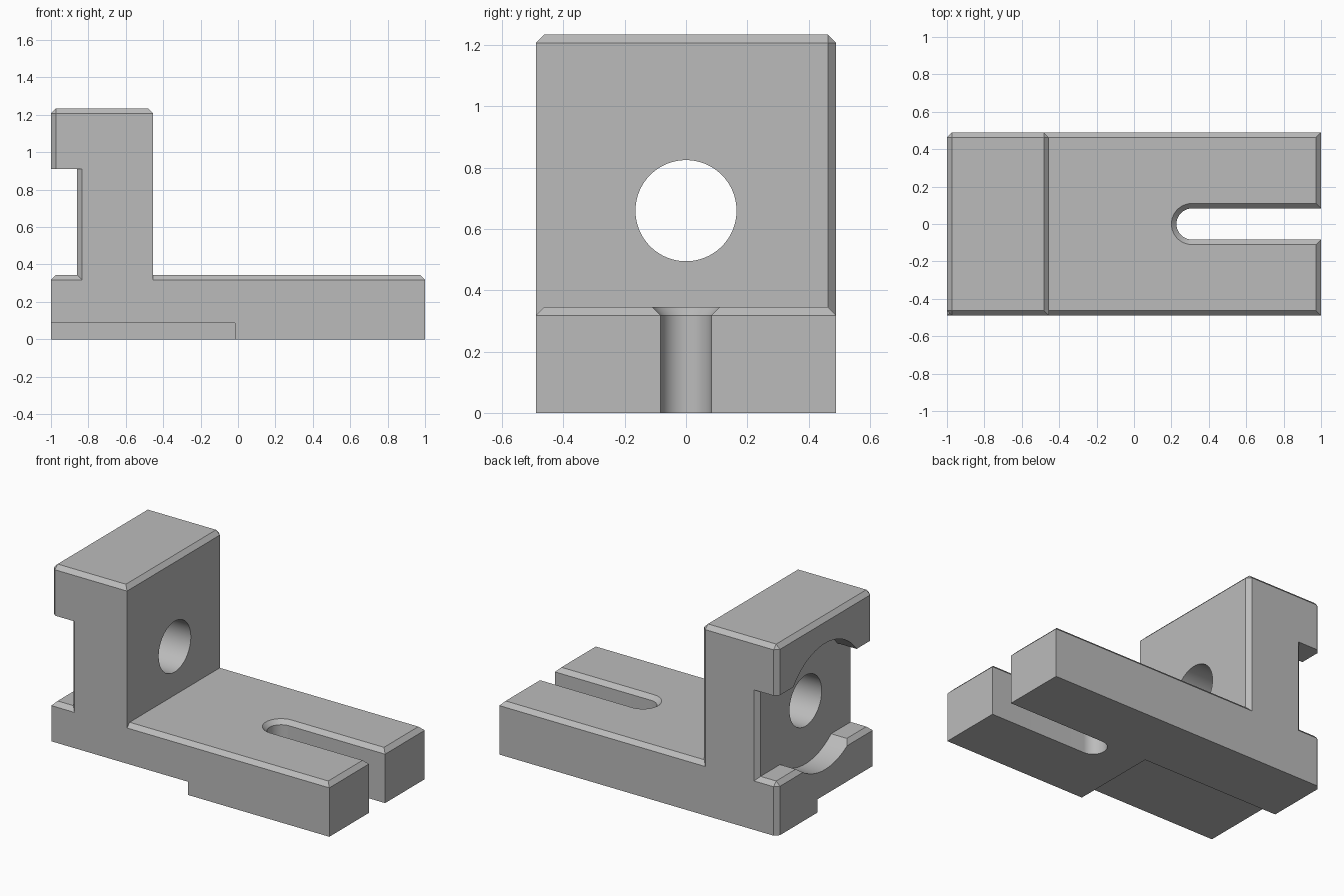
import bpy, bmesh, math
from mathutils import Matrix

if "Cube" in bpy.data.objects:
    bpy.data.objects.remove(bpy.data.objects["Cube"], do_unlink=True)

CHAMFER = 0.027
HALF = 0.49          # half depth of the bracket
TOP = 0.345          # top of the foot

metal = bpy.data.materials.new("plain grey metal")
metal.use_nodes = True
GREY = (0.5, 0.5, 0.5, 1)
metal.diffuse_color = GREY
metal.node_tree.nodes["Principled BSDF"].inputs["Base Color"].default_value = GREY


def finish(bm, name):
    bmesh.ops.recalc_face_normals(bm, faces=bm.faces)
    mesh = bpy.data.meshes.new(name)
    bm.to_mesh(mesh)
    bm.free()
    mesh.materials.append(metal)
    obj = bpy.data.objects.new(name, mesh)
    bpy.context.collection.objects.link(obj)
    return obj


def block(name, x, y, z, corners=(), bevel_top=False):
    """Box between limits; chamfers the listed upright corners and the top rim."""
    bm = bmesh.new()
    bmesh.ops.create_cube(bm, size=1)
    mid = lambda r: (r[0] + r[1]) / 2
    chosen = []
    for e in bm.edges:
        a, b = e.verts[0].co, e.verts[1].co
        c = (a + b) / 2
        sides = (round(c.x * 2), round(c.y * 2))
        if abs(a.z - b.z) > 0.5:
            if sides in corners:
                chosen.append(e)
        elif bevel_top and c.z > 0:
            chosen.append(e)
    for v in bm.verts:
        v.co = [mid(r) + k * (r[1] - r[0]) for r, k in zip((x, y, z), v.co)]
    if chosen:
        bmesh.ops.bevel(bm, geom=chosen, offset=CHAMFER, segments=1,
                        affect='EDGES', clamp_overlap=True)
    return finish(bm, name)


def bore(name, radius, x0, x1, z):
    """Cylinder lying along x."""
    bm = bmesh.new()
    place = Matrix.Translation(((x0 + x1) / 2, 0, z)) @ Matrix.Rotation(math.pi / 2, 4, 'Y')
    bmesh.ops.create_cone(bm, cap_ends=True, segments=96, radius1=radius,
                          radius2=radius, depth=x1 - x0, matrix=place)
    return finish(bm, name)


def slot(name, centre, end, levels):
    """Round-ended slot lofted through (height, half width) levels."""
    bm = bmesh.new()
    rings = []
    for z, r in levels:
        arc = [math.pi / 2 + math.pi * i / 32 for i in range(33)]
        pts = [(end, r)] + [(centre + r * math.cos(a), r * math.sin(a)) for a in arc] + [(end, -r)]
        rings.append([bm.verts.new((px, py, z)) for px, py in pts])
    for low, high in zip(rings, rings[1:]):
        for i in range(len(low)):
            j = (i + 1) % len(low)
            bm.faces.new((low[i], low[j], high[j], high[i]))
    bm.faces.new(rings[0])
    bm.faces.new(rings[-1])
    return finish(bm, name)


def combine(body, other, operation):
    mod = body.modifiers.new(other.name, 'BOOLEAN')
    mod.operation, mod.solver, mod.object = operation, 'EXACT', other
    bpy.context.view_layer.objects.active = body
    bpy.ops.object.modifier_apply(modifier=mod.name)
    bpy.data.objects.remove(other, do_unlink=True)


depth = (-HALF, HALF)
post_corners = ((-1, -1), (-1, 1), (1, 1))

# Foot plate, upright web and overhanging head
bracket = block("angle_bracket", (-1, 1), depth, (0, TOP), ((-1, 1),), True)
web = block("upright_web", (-0.86, -0.455), depth, (TOP - CHAMFER, 0.91), post_corners)
head = block("upright_head", (-1, -0.455), depth, (0.91, 1.235), post_corners, True)
combine(web, head, 'UNION')
combine(bracket, web, 'UNION')

# Round recess, through hole, open slot and underside step
for cutter in (
    bore("round_recess", 0.41, -1.2, -0.86, 0.66),
    bore("through_hole", 0.165, -1.3, 0, 0.66),
    slot("open_slot", 0.31, 1.2, ((-0.1, 0.083), (TOP - CHAMFER, 0.083),
                                  (TOP + CHAMFER, 0.083 + 2 * CHAMFER))),
    block("underside_step", (-1.2, -0.017), (-0.7, 0.08), (-0.1, 0.086)),
):
    combine(bracket, cutter, 'DIFFERENCE')

bpy.ops.object.select_all(action='DESELECT')
bracket.select_set(True)
bpy.context.view_layer.objects.active = bracket
bpy.ops.object.shade_smooth_by_angle(angle=math.radians(25))
